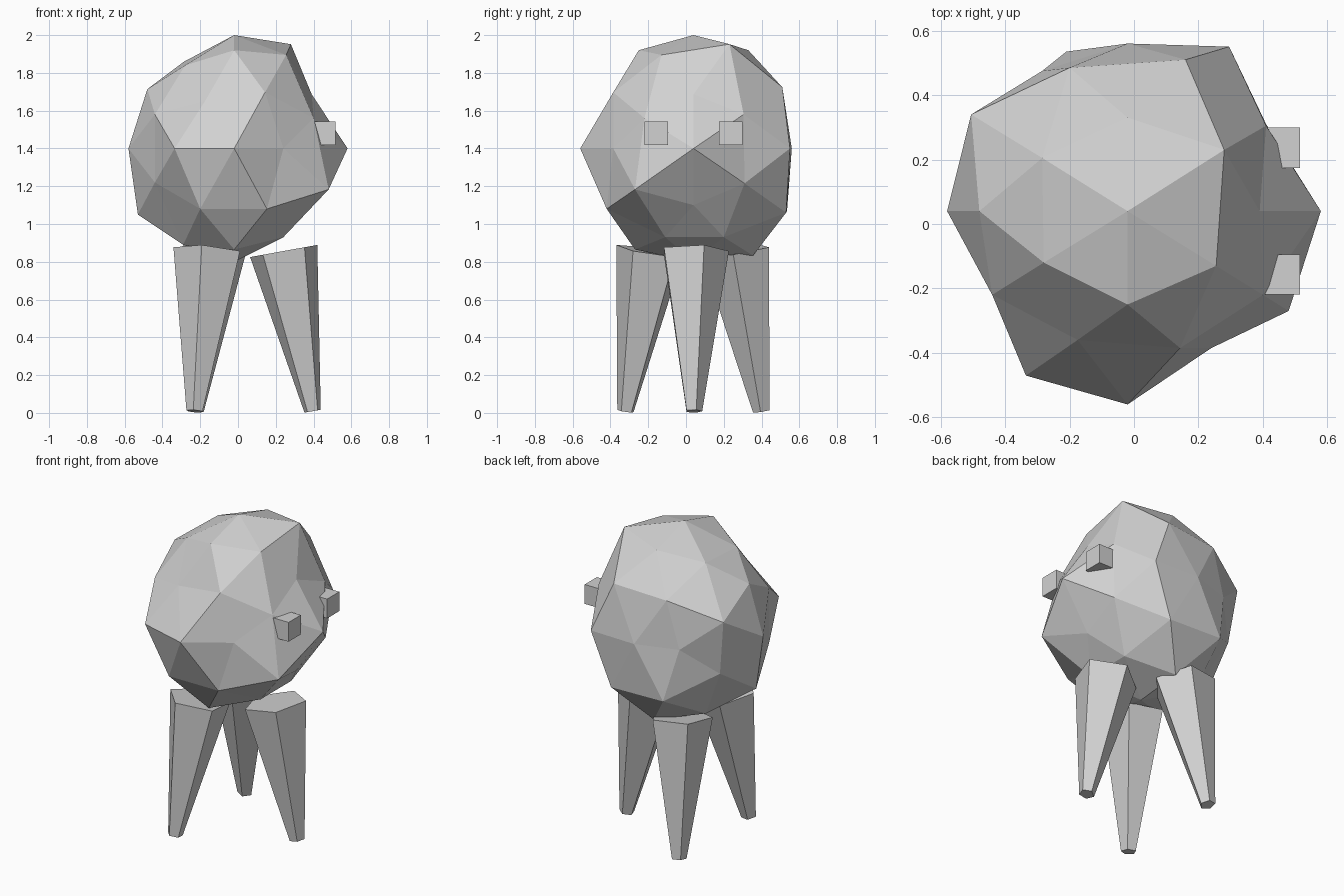
import bpy, bmesh, math
from mathutils import Vector, Matrix

if "Cube" in bpy.data.objects:
    bpy.data.objects.remove(bpy.data.objects["Cube"])

CENTRE = Vector((-0.02, 0.04, 0.0))
BODY_Z, R = 1.40, 0.60

grey = bpy.data.materials.new("plain_grey")
grey.diffuse_color = (0.64, 0.64, 0.64, 1.0)
grey.use_nodes = True
grey.node_tree.nodes["Principled BSDF"].inputs["Base Color"].default_value = grey.diffuse_color


def add_object(name, bm):
    bmesh.ops.recalc_face_normals(bm, faces=bm.faces)
    mesh = bpy.data.meshes.new(name)
    bm.to_mesh(mesh)
    bm.free()
    mesh.materials.append(grey)
    obj = bpy.data.objects.new(name, mesh)
    bpy.context.collection.objects.link(obj)
    return obj


# Body: faceted ball, an icosahedron split once, standing on an edge midpoint
phi = (1 + math.sqrt(5)) / 2
ico = []
for a in (-1, 1):
    for b in (-phi, phi):
        ico += [Vector((0, a, b)), Vector((b, 0, a)), Vector((a, b, 0))]
points = [v.normalized() for v in ico]
for i, p in enumerate(ico):
    for q in ico[:i]:
        if (p - q).length < 2.1:
            points.append((p + q).normalized())

bm = bmesh.new()
for p in points:
    bm.verts.new(p * R)
bmesh.ops.convex_hull(bm, input=bm.verts[:])

# Lumps and dents: the corner nearest to each direction moves to the point
lumps = [
    (-.56, 0, 0), (0, .52, 0),
    (0, -.29, .52), (0, .29, .52), (0, -.31, -.535), (0, .315, -.567),
    (.41, 0, .287), (-.46, 0, .314), (.41, 0, -.30), (-.51, 0, -.35),
    (-.265, .435, 0), (.26, -.425, 0),
    (.30, .19, .552), (.275, -.17, .495), (-.265, .165, .46), (-.26, -.16, .44),
    (.26, -.15, -.47), (.26, .16, -.47), (-.27, -.17, -.51), (-.27, .17, -.51),
    (.50, -.31, -.217), (.43, .265, .18), (.43, .27, -.185), (.42, -.26, .16),
    (-.42, -.26, .18), (-.42, -.26, -.18), (-.44, .27, -.17),
    (.163, -.425, .297), (-.155, -.40, .25), (.18, .47, .324), (-.18, .445, .30),
    (-.18, -.46, -.32), (.173, -.46, -.32), (.185, .49, -.34), (-.19, .495, -.33),
]
start = {v: v.co.normalized() for v in bm.verts}
for lump in map(Vector, lumps):
    near = max(start, key=lambda v: start[v].dot(lump.normalized()))
    near.co = lump
body = add_object("body", bm)
body.location = CENTRE + Vector((0, 0, BODY_Z))

# Legs: three splayed five-sided tapered posts
foot, hip = Vector((0.415, 0.0, 0.009)), Vector((0.262, -0.003, 0.857))
tilt = math.atan2(foot.x - hip.x, hip.z - foot.z)
for k in range(3):
    bm = bmesh.new()
    rings = []
    for middle, radius in ((foot, 0.046), (hip, 0.19)):
        ring = []
        for s in range(5):
            ang = math.radians(90 + 72 * s)
            p = Vector((radius * math.cos(ang), radius * math.sin(ang), 0))
            ring.append(bm.verts.new(middle + Matrix.Rotation(-tilt, 3, 'Y') @ p))
        rings.append(ring)
        bm.faces.new(ring)
    for s in range(5):
        t = (s + 1) % 5
        bm.faces.new((rings[0][s], rings[0][t], rings[1][t], rings[1][s]))
    leg = add_object(f"leg_{k + 1}", bm)
    leg.location = CENTRE
    leg.rotation_euler.z = math.radians(120 * k)

# Eyes: two small cubes on the +x side
for side, name in ((-1, "eye_right"), (1, "eye_left")):
    bm = bmesh.new()
    bmesh.ops.create_cube(bm, size=0.125)
    eye = add_object(name, bm)
    eye.location = (0.453, CENTRE.y + side * 0.197, 1.48)
